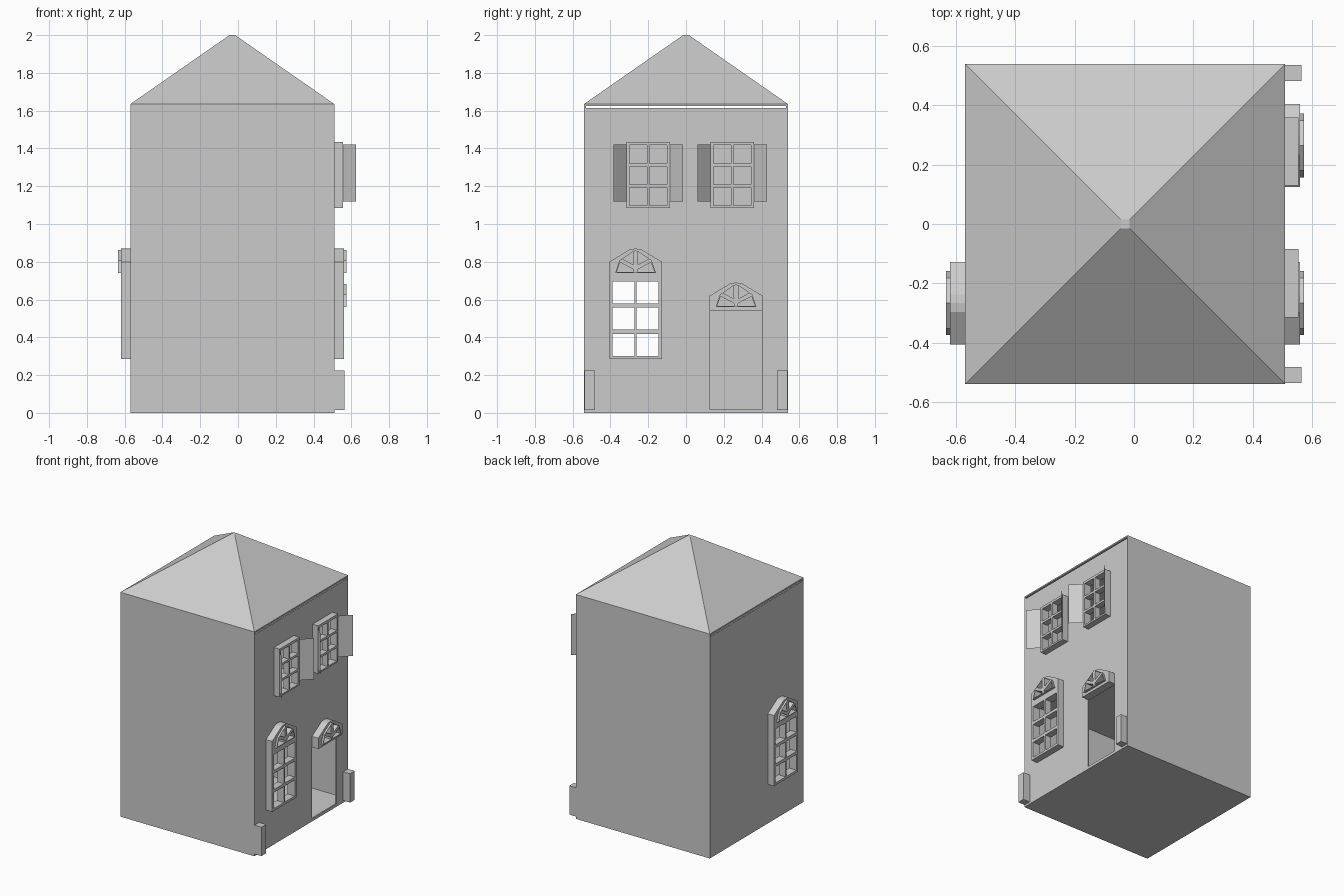
import bpy
import bmesh
from mathutils import Matrix

cube = bpy.data.objects.get("Cube")
if cube:
    bpy.data.objects.remove(cube, do_unlink=True)

grey = bpy.data.materials.new("plain_grey")
grey.use_nodes = True
grey.diffuse_color = (0.6, 0.6, 0.6, 1)
grey.node_tree.nodes["Principled BSDF"].inputs["Base Color"].default_value = (0.6, 0.6, 0.6, 1)

# House extents
LEFT, RIGHT, HALF, EAVES, WALL = -0.57, 0.51, 0.54, 1.635, 0.01
MID = (LEFT + RIGHT) / 2


def add(name, mesh):
    mesh.materials.clear()
    mesh.materials.append(grey)
    ob = bpy.data.objects.new(name, mesh)
    bpy.context.collection.objects.link(ob)
    return ob


def box(name, x0, x1, y0, y1, z0, z1):
    bm = bmesh.new()
    bmesh.ops.create_cube(bm, size=1)
    for v in bm.verts:
        v.co = ((x0, x1)[v.co.x > 0], (y0, y1)[v.co.y > 0], (z0, z1)[v.co.z > 0])
    mesh = bpy.data.meshes.new(name)
    bm.to_mesh(mesh)
    bm.free()
    return add(name, mesh)


def rect(y0, y1, z0, z1):
    return [(y0, z0), (y1, z0), (y1, z1), (y0, z1)]


def panel(name, outline, holes, x0, x1):
    """Upright slab in the y-z plane with cut openings."""
    curve = bpy.data.curves.new(name, "CURVE")
    curve.dimensions = "2D"
    curve.fill_mode = "BOTH"
    curve.extrude = abs(x1 - x0) / 2
    for points in [outline] + holes:
        spline = curve.splines.new("POLY")
        spline.points.add(len(points) - 1)
        for p, (y, z) in zip(spline.points, points):
            p.co = (y, z, 0, 1)
        spline.use_cyclic_u = True
    temp = bpy.data.objects.new(name + "_outline", curve)
    bpy.context.collection.objects.link(temp)
    graph = bpy.context.evaluated_depsgraph_get()
    mesh = bpy.data.meshes.new_from_object(temp.evaluated_get(graph))
    bpy.data.objects.remove(temp, do_unlink=True)
    mesh.transform(Matrix(((0, 0, 1, (x0 + x1) / 2), (1, 0, 0, 0), (0, 1, 0, 0), (0, 0, 0, 1))))
    bm = bmesh.new()
    bm.from_mesh(mesh)
    bmesh.ops.remove_doubles(bm, verts=bm.verts, dist=0.0001)
    bmesh.ops.recalc_face_normals(bm, faces=bm.faces)
    bm.to_mesh(mesh)
    bm.free()
    for poly in mesh.polygons:
        poly.use_smooth = False
    return add(name, mesh)


def panes(y0, y1, z0, z1, gap_y, gap_z):
    """Two columns by three rows of openings."""
    w = (y1 - y0 - gap_y) / 2
    h = (z1 - z0 - 2 * gap_z) / 3
    return [rect(y0 + c * (w + gap_y), y0 + c * (w + gap_y) + w,
                 z0 + r * (h + gap_z), z0 + r * (h + gap_z) + h)
            for c in range(2) for r in range(3)]


def arch(centre, base, top, half):
    return [(centre - half, base), (centre + half, base), (centre + half, top - 0.07),
            (centre + 0.03, top - 0.004), (centre, top), (centre - 0.03, top - 0.004),
            (centre - half, top - 0.07)]


def fan_holes(centre, top):
    lower = [(0.01, 0), (0.1, 0), (0.082, 0.052), (0.01, 0.014)]
    upper = [(0.012, 0.04), (0.07, 0.07), (0.014, 0.108)]
    return [[(centre + s * y, top - 0.125 + z) for y, z in shape]
            for shape in (lower, upper) for s in (-1, 1)]


def fan_trim(name, centre, top, x0, x1):
    """Raised rim and spokes around the fan openings."""
    base = top - 0.13
    outline = [(centre - 0.108, base), (centre + 0.108, base), (centre + 0.085, base + 0.068),
               (centre, top - 0.008), (centre - 0.085, base + 0.068)]
    panel(name, outline, fan_holes(centre, top), x0, x1)


# Shell: base, middle floor, plain front and back walls
box("base_floor", LEFT, RIGHT, -HALF, HALF, 0, 0.012)
box("middle_floor", LEFT + WALL, RIGHT - WALL, -HALF + WALL, HALF - WALL, 0.81, 0.82)
box("front_wall", LEFT, RIGHT, -HALF, -HALF + WALL, 0.012, 1.625)
box("back_wall", LEFT, RIGHT, HALF - WALL, HALF, 0.012, 1.625)

# Side walls, with a narrow gap left below the eaves
arch_y, arch_top, door_y, door_top = -0.267, 0.87, 0.265, 0.69
upper_windows = (-0.2, 0.245)
tall_opening = rect(-0.388, -0.146, 0.302, 0.695)
door_opening = rect(0.125, 0.405, 0.02, 0.54)
upper_openings = [rect(c - 0.1, c + 0.1, 1.097, 1.417) for c in upper_windows]
side = rect(-HALF + WALL, HALF - WALL, 0.012, 1.613)
panel("left_wall", side, [tall_opening, door_opening] + upper_openings, RIGHT - WALL, RIGHT)
panel("right_wall", side, [tall_opening], LEFT, LEFT + WALL)

# Hipped roof with a tiny flat top
bm = bmesh.new()
rings = []
for hx, hy, z in ((0.54, HALF, 1.625), (0.54, HALF, EAVES), (0.015, 0.015, 2.0)):
    rings.append([bm.verts.new((MID + sx * hx, sy * hy, z))
                  for sx, sy in ((-1, -1), (1, -1), (1, 1), (-1, 1))])
for low, high in zip(rings, rings[1:]):
    for i in range(4):
        j = (i + 1) % 4
        bm.faces.new((low[i], low[j], high[j], high[i]))
bm.faces.new(rings[0][::-1])
bm.faces.new(rings[-1])
roof_mesh = bpy.data.meshes.new("roof")
bm.to_mesh(roof_mesh)
bm.free()
add("roof", roof_mesh)

# Tall arched windows on both sides
for name, wall_x, s in (("left", RIGHT, 1), ("right", LEFT, -1)):
    panel(name + "_arched_window", arch(arch_y, 0.285, arch_top, 0.139),
          panes(-0.388, -0.146, 0.302, 0.695, 0.012, 0.022) + fan_holes(arch_y, arch_top),
          wall_x, wall_x + s * 0.05)
    fan_trim(name + "_window_fan", arch_y, arch_top, wall_x + s * 0.05, wall_x + s * 0.064)

# Fanlight over the doorway
panel("door_fanlight", arch(door_y, 0.54, door_top, 0.14), fan_holes(door_y, door_top),
      RIGHT, RIGHT + 0.05)
fan_trim("door_fan", door_y, door_top, RIGHT + 0.05, RIGHT + 0.064)

# Upper windows with angled, paper-thin shutters
for n, c in enumerate(upper_windows, 1):
    panel(f"upper_window_{n}", rect(c - 0.115, c + 0.115, 1.085, 1.435),
          panes(c - 0.1, c + 0.1, 1.097, 1.417, 0.012, 0.016), RIGHT, RIGHT + 0.045)
    for label, s in (("front", -1), ("back", 1)):
        shutter = bpy.data.meshes.new("shutter")
        hinge, tip = (RIGHT + 0.045, c + s * 0.115), (RIGHT + 0.115, c + s * 0.185)
        verts = [(*hinge, 1.12), (*tip, 1.12), (*tip, 1.42), (*hinge, 1.42)]
        shutter.from_pydata(verts, [], [(0, 1, 2, 3) if s > 0 else (3, 2, 1, 0)])
        shutter.flip_normals()
        add(f"{label}_shutter_{n}", shutter)

# Corner posts
for label, y in (("front", -0.51), ("back", 0.51)):
    box(label + "_corner_post", RIGHT, RIGHT + 0.055, y - 0.027, y + 0.027, 0.015, 0.225)
